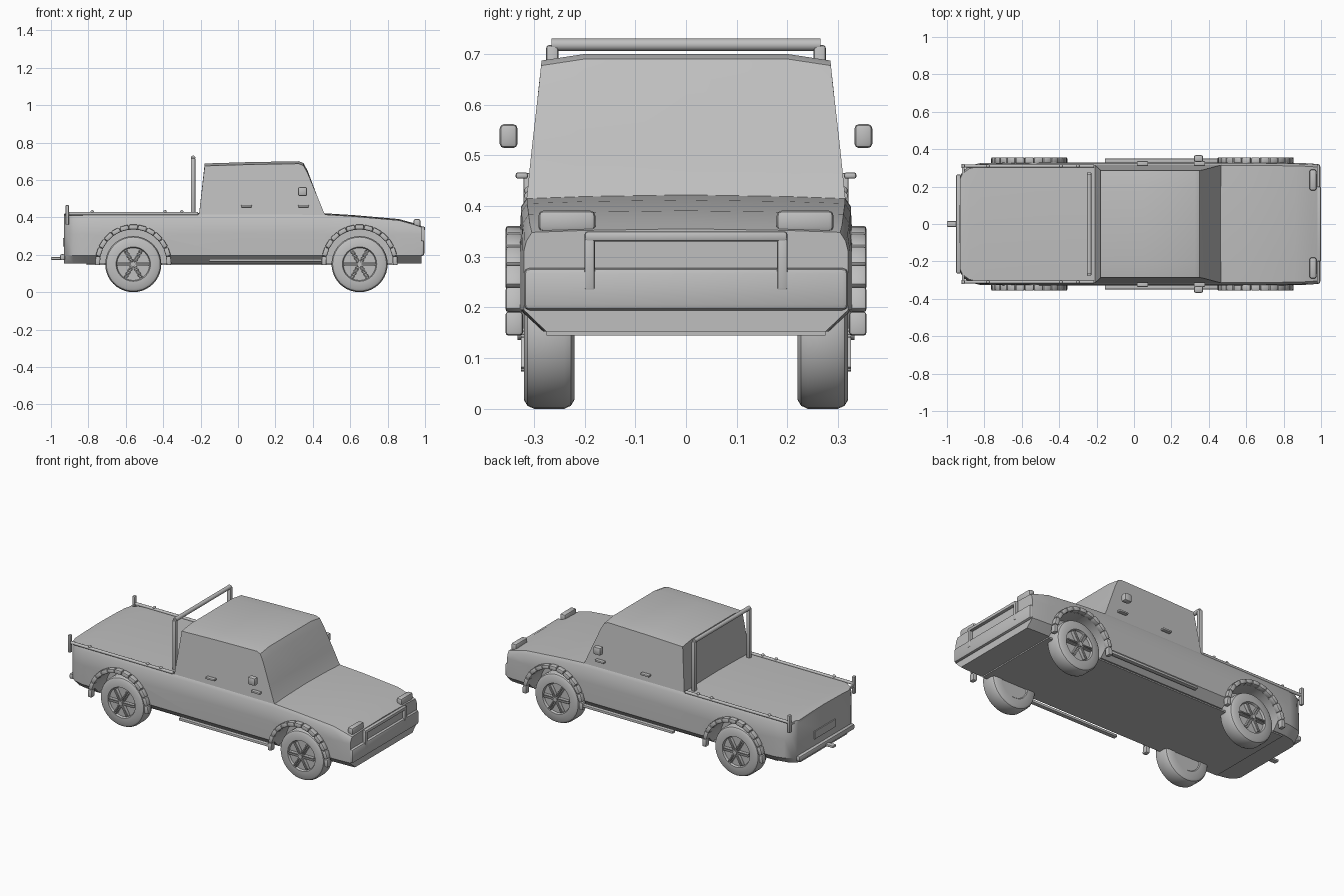
import bpy, bmesh
from math import sin, cos, pi, radians
from mathutils import Vector, Matrix

old = bpy.data.objects.get("Cube")
if old:
    bpy.data.objects.remove(old, do_unlink=True)

grey = bpy.data.materials.new("plain grey")
grey.use_nodes = True
COLOUR = (0.52, 0.52, 0.52, 1)
grey.diffuse_color = COLOUR
grey.node_tree.nodes["Principled BSDF"].inputs["Base Color"].default_value = COLOUR
parts = []


def finish(name, bm):
    bmesh.ops.recalc_face_normals(bm, faces=bm.faces[:])
    mesh = bpy.data.meshes.new(name)
    bm.to_mesh(mesh)
    bm.free()
    mesh.materials.append(grey)
    ob = bpy.data.objects.new(name, mesh)
    bpy.context.collection.objects.link(ob)
    parts.append(ob)
    return ob


def add_box(bm, centre, size, bevel=0.0, turn=None):
    """Bevelled block added to bm, optionally rotated about its centre."""
    tmp = bmesh.new()
    bmesh.ops.create_cube(tmp, size=1)
    bmesh.ops.scale(tmp, vec=size, verts=tmp.verts)
    if bevel:
        bmesh.ops.bevel(tmp, geom=tmp.edges[:], offset=bevel, segments=2,
                        affect='EDGES', profile=0.5)
    tmp.transform(Matrix.Translation(centre) @ (turn or Matrix.Identity(4)))
    mesh = bpy.data.meshes.new("scratch")
    tmp.to_mesh(mesh)
    tmp.free()
    bm.from_mesh(mesh)
    bpy.data.meshes.remove(mesh)


def box(name, centre, size, bevel=0.0):
    bm = bmesh.new()
    add_box(bm, centre, size, bevel)
    return finish(name, bm)


def add_rod(bm, a, b, r, sides=12):
    a, b = Vector(a), Vector(b)
    turn = (b - a).to_track_quat('Z', 'Y').to_matrix().to_4x4()
    bmesh.ops.create_cone(bm, cap_ends=True, segments=sides, radius1=r, radius2=r,
                          depth=(b - a).length,
                          matrix=Matrix.Translation((a + b) / 2) @ turn)


def rod(name, a, b, r, sides=12):
    bm = bmesh.new()
    add_rod(bm, a, b, r, sides)
    return finish(name, bm)


def loft(name, rings):
    """Skin closed rings of equal length and cap both ends."""
    bm = bmesh.new()
    rows = [[bm.verts.new(p) for p in ring] for ring in rings]
    n = len(rows[0])
    for a, b in zip(rows, rows[1:]):
        for i in range(n):
            j = (i + 1) % n
            bm.faces.new((a[i], a[j], b[j], b[i]))
    bm.faces.new(rows[0])
    bm.faces.new(rows[-1])
    return finish(name, bm)


# Body: cross-sections from tail to nose (x, half width, top height)
stations = [(-.93, .255, .412), (-.915, .285, .415), (-.88, .312, .416), (-.82, .326, .417),
            (-.5, .33, .417), (0, .33, .417), (.46, .33, .415), (.62, .33, .405),
            (.86, .327, .384), (.94, .324, .362), (.98, .32, .348)]
rings = []
for x, w, top in stations:
    half = [(.86 * w, .152), (w, .195), (w, .31), (.985 * w, top - .018),
            (.95 * w, top), (.6 * w, top + .004)]
    ring = [(x, y, z) for y, z in half] + [(x, 0, top + .007)]
    rings.append(ring + [(x, -y, z) for y, z in reversed(half)])
body = loft("body", rings)

# Wheel arches cut out of the body
AXLES = {"rear": -.56, "front": .65}
for ax in AXLES.values():
    for s in (1, -1):
        cutter = rod("arch_cutter", (ax, s * .215, .155), (ax, s * .4, .155), .18, 40)
        parts.remove(cutter)
        mod = body.modifiers.new("arch", 'BOOLEAN')
        mod.operation, mod.solver, mod.object = 'DIFFERENCE', 'EXACT', cutter
        bpy.context.view_layer.objects.active = body
        bpy.ops.object.modifier_apply(modifier=mod.name)
        bpy.data.objects.remove(cutter, do_unlink=True)

# Cab: side profile skinned across the width, narrowing upward
profile = [(-.21, .40), (-.178, .688), (.05, .695), (.325, .70), (.35, .69),
           (.372, .65), (.425, .51), (.46, .425), (.475, .40)]
rings = []
for f in (-1, -.7, 0, .7, 1):
    ring = []
    for x, z in profile:
        width = .316 - .03 * (z - .40) / .29
        drop = .013 * max(0, abs(f) - .7) / .3 if z > .6 else 0
        ring.append((x, f * width, z - drop))
    rings.append(ring)
loft("cab", rings)

# Wheels: lathed tyre, recessed rim, paired spokes and hub
tyre = [(0, .225), (.085, .225), (.09, .22), (.132, .22), (.144, .227), (.15, .24),
        (.15, .30), (.144, .313), (.132, .32), (.092, .32), (.087, .308), (0, .308)]
for label, ax in AXLES.items():
    for side, s in (("left", 1), ("right", -1)):
        bm = bmesh.new()
        vs = [bm.verts.new((r, y, 0)) for r, y in tyre]
        es = [bm.edges.new(p) for p in zip(vs, vs[1:])]
        bmesh.ops.spin(bm, geom=vs + es, cent=(0, 0, 0), axis=(0, 1, 0),
                       angle=2 * pi, steps=40)
        bmesh.ops.remove_doubles(bm, verts=bm.verts[:], dist=1e-5)
        bm.transform(Matrix.Translation((ax, 0, .15)) @ Matrix.Diagonal((1, s, 1, 1)))
        finish(f"{label}_{side}_tyre", bm)

        bm = bmesh.new()
        for k in range(6):
            a = k * pi / 3
            turn = Matrix.Rotation(-a, 4, 'Y')
            for off in (-.006, .006):
                mid = turn @ Vector((.048, 0, off)) + Vector((ax, s * .314, .15))
                add_box(bm, mid, (.072, .024, .007), .002, turn)
        add_rod(bm, (ax, s * .30, .15), (ax, s * .332, .15), .014)
        finish(f"{label}_{side}_spokes", bm)

        # Segmented arch flare
        bm = bmesh.new()
        count = 13
        for k in range(count):
            a = radians(3) + (pi - radians(6)) * k / (count - 1)
            mid = (ax + .19 * cos(a), s * .339, .158 + .19 * sin(a))
            add_box(bm, mid, (.026, .034, .047), .006, Matrix.Rotation(-a, 4, 'Y'))
        finish(f"{label}_{side}_arch_flare", bm)

# Underside plate and side details
box("floor_plate", (.01, 0, .15), (1.64, .55, .01))
for side, s in (("left", 1), ("right", -1)):
    box(f"{side}_side_step", (.15, s * .337, .17), (.61, .026, .016), .004)
    box(f"{side}_mirror", (.345, s * .35, .538), (.05, .036, .048), .01)
    for label, x in (("front", .35), ("rear", .045)):
        box(f"{side}_{label}_door_handle", (x, s * .324, .46), (.06, .024, .012), .004)
    box(f"{side}_headlight", (.957, s * .235, .37), (.036, .112, .042), .01)
    rod(f"{side}_bed_rail", (-.915, s * .31, .42), (-.215, s * .31, .42), .009)
    box(f"{side}_corner_post", (-.913, s * .31, .413), (.018, .022, .105), .004)
    bm = bmesh.new()
    for x in (-.78, -.39, -.30):
        bmesh.ops.create_uvsphere(bm, u_segments=12, v_segments=8, radius=.009,
                                  matrix=Matrix.Translation((x, s * .31, .43)))
    finish(f"{side}_rail_knobs", bm)
    box(f"{side}_roll_bar_post", (-.24, s * .264, .565), (.024, .024, .305), .006)
    box(f"{side}_bull_bar_post", (.986, s * .19, .288), (.024, .02, .108), .004)

# Roll bar, front guard and tail fittings
rod("roll_bar_top", (-.24, -.265, .718), (-.24, .265, .718), .0125)
box("bull_bar_top", (.988, 0, .34), (.024, .40, .02), .006)
box("front_bumper", (.98, 0, .236), (.032, .64, .084), .012)
box("rear_rail", (-.913, 0, .408), (.014, .61, .014), .004)
box("rear_bumper", (-.938, 0, .187), (.026, .53, .032), .008)
box("tow_hitch", (-.95, 0, .18), (.10, .03, .014), .003)
box("rear_plate", (-.932, 0, .267), (.009, .20, .046))

# Smooth shading with sharp edges kept
bpy.ops.object.select_all(action='DESELECT')
for ob in parts:
    ob.select_set(True)
bpy.context.view_layer.objects.active = body
bpy.ops.object.shade_smooth_by_angle(angle=radians(32))
